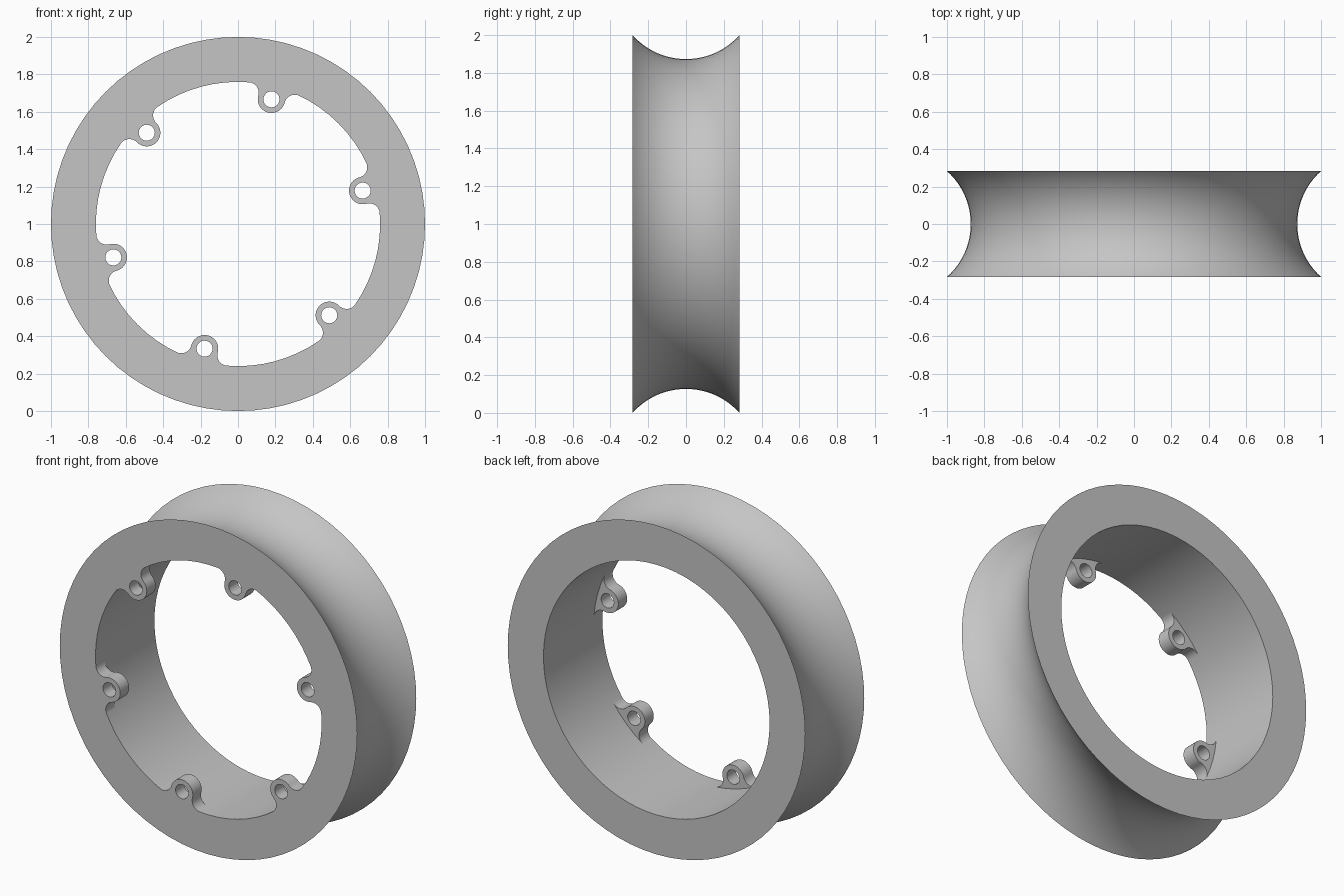
import bpy, bmesh, math
from math import sin, cos, pi
from mathutils import Vector, Matrix

cube = bpy.data.objects.get("Cube")
if cube:
    bpy.data.objects.remove(cube, do_unlink=True)

HALF = 0.283            # half width of the rim
BORE = 0.76             # inner radius
WAIST = 0.873           # outer radius at the bottom of the groove
LUG_AT, LUG_R, HOLE_R, FILLET = 0.69, 0.073, 0.043, 0.056
LUG_DEPTH = 0.085

grey = bpy.data.materials.new("plain_grey")
grey.use_nodes = True
colour = (0.56, 0.56, 0.56, 1)
grey.diffuse_color = colour
grey.node_tree.nodes["Principled BSDF"].inputs["Base Color"].default_value = colour


def finish(name, bm, location):
    """Turn a bmesh into a smooth-shaded object with sharp edges kept."""
    bmesh.ops.remove_doubles(bm, verts=bm.verts, dist=0.0001)
    bmesh.ops.recalc_face_normals(bm, faces=bm.faces)
    mesh = bpy.data.meshes.new(name)
    bm.to_mesh(mesh)
    bm.free()
    mesh.materials.clear()
    mesh.materials.append(grey)
    obj = bpy.data.objects.new(name, mesh)
    obj.location = location
    bpy.context.collection.objects.link(obj)
    bpy.ops.object.select_all(action='DESELECT')
    obj.select_set(True)
    bpy.context.view_layer.objects.active = obj
    bpy.ops.object.shade_smooth_by_angle(angle=math.radians(30))
    return obj


def arc(centre, radius, start, end, steps):
    """Points along a circular arc."""
    angles = [start + (end - start) * i / steps for i in range(steps + 1)]
    return [centre + radius * Vector((cos(a), sin(a))) for a in angles]


# Rim: concave outer groove, flat sides and a plain bore, spun about y
sag = 1 - WAIST
groove_r = (HALF ** 2 + sag ** 2) / (2 * sag)
spread = math.asin(HALF / groove_r)
profile = arc(Vector((WAIST + groove_r, 0)), groove_r, pi + spread, pi - spread, 24)
profile += [Vector((BORE, HALF)), Vector((BORE, -HALF))]
bm = bmesh.new()
verts = [bm.verts.new((p.x, p.y, 0)) for p in profile]
edges = [bm.edges.new((verts[i - 1], verts[i])) for i in range(len(verts))]
bmesh.ops.spin(bm, geom=verts + edges, cent=(0, 0, 0), axis=(0, 1, 0),
               angle=2 * pi, steps=72, use_merge=True)
finish("grooved_rim", bm, (0, 0, 1))

# Lug outline: round boss blended into the bore by a fillet on each side
reach = BORE - FILLET
tilt = math.acos((reach ** 2 + LUG_AT ** 2 - (LUG_R + FILLET) ** 2) / (2 * LUG_AT * reach))
boss = Vector((LUG_AT, 0))
blend = reach * Vector((cos(tilt), sin(tilt)))
to_boss = math.atan2(*(boss - blend).yx)
contact = math.atan2(*(blend - boss).yx)
fillet = arc(blend, FILLET, tilt, to_boss, 10)
outline = fillet + arc(boss, LUG_R, contact, 2 * pi - contact, 20)[1:-1]
outline += [Vector((p.x, -p.y)) for p in reversed(fillet)]
outline += arc(Vector((0, 0)), BORE + 0.002, -tilt, tilt, 6)[1:-1]
hole = arc(boss, HOLE_R, 0, 2 * pi, 24)[:-1]

# Six bolt lugs, flush with the front face
for n in range(6):
    turn = math.radians(15 + 60 * n)
    curve = bpy.data.curves.new("lug_outline", 'CURVE')
    curve.dimensions = '2D'
    curve.fill_mode = 'BOTH'
    curve.extrude = LUG_DEPTH / 2
    for loop in (outline, hole):
        spline = curve.splines.new('POLY')
        spline.points.add(len(loop) - 1)
        spline.use_cyclic_u = True
        for point, p in zip(spline.points, loop):
            point.co = (p.x, p.y, 0, 1)
    helper = bpy.data.objects.new("lug_outline", curve)
    bpy.context.collection.objects.link(helper)
    graph = bpy.context.evaluated_depsgraph_get()
    filled = bpy.data.meshes.new_from_object(helper.evaluated_get(graph))
    bm = bmesh.new()
    bm.from_mesh(filled)
    bm.transform(Matrix.Rotation(pi / 2, 4, 'X') @ Matrix.Rotation(turn, 4, 'Z'))
    bpy.data.objects.remove(helper, do_unlink=True)
    bpy.data.meshes.remove(filled)
    finish(f"bolt_lug_{n + 1}", bm, (0, LUG_DEPTH / 2 - HALF, 1))
